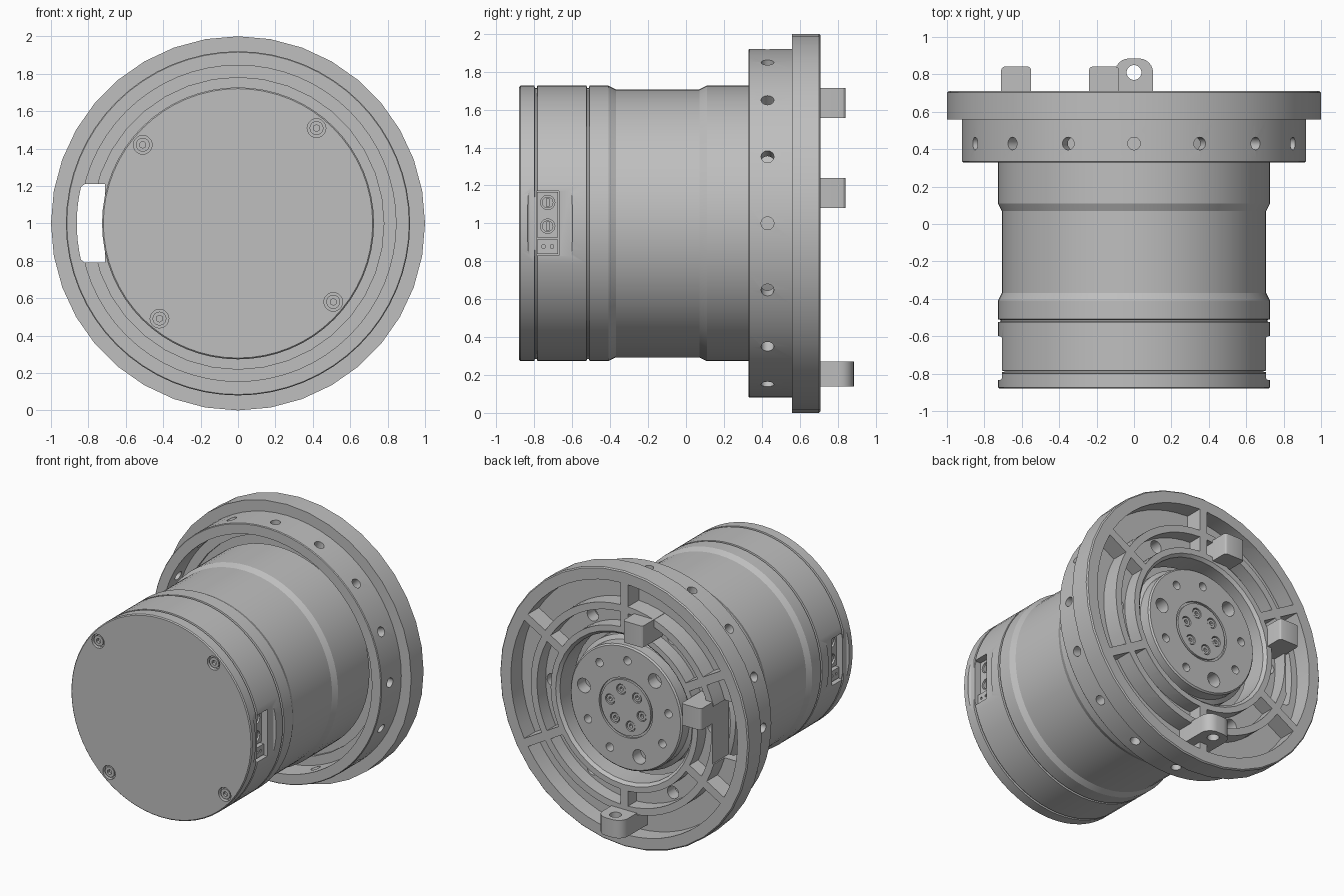
import bpy, bmesh, math
from mathutils import Matrix, Vector

if "Cube" in bpy.data.objects:
    bpy.data.objects.remove(bpy.data.objects["Cube"])

metal = bpy.data.materials.new("grey metal")
metal.use_nodes = True
GREY = (0.52, 0.52, 0.52, 1)
metal.diffuse_color = GREY
metal.node_tree.nodes["Principled BSDF"].inputs["Base Color"].default_value = GREY


def finish(bm, name):
    bmesh.ops.remove_doubles(bm, verts=bm.verts, dist=1e-5)
    bmesh.ops.recalc_face_normals(bm, faces=bm.faces)
    mesh = bpy.data.meshes.new(name)
    bm.to_mesh(mesh)
    bm.free()
    mesh.materials.append(metal)
    ob = bpy.data.objects.new(name, mesh)
    bpy.context.collection.objects.link(ob)
    return ob


def lathe(name, profile, sides, closed=False):
    """Turn (radius, y) points around the main axis."""
    bm = bmesh.new()
    vs = [bm.verts.new((r, y, 1)) for r, y in profile]
    pairs = list(zip(vs, vs[1:])) + ([(vs[-1], vs[0])] if closed else [])
    es = [bm.edges.new(p) for p in pairs]
    bmesh.ops.spin(bm, geom=vs + es, cent=(0, 0, 1), axis=(0, 1, 0),
                   angle=math.tau, steps=sides, use_merge=True)
    return finish(bm, name)


def polar(r, deg, y):
    a = math.radians(deg)
    return Vector((r * math.cos(a), y, 1 + r * math.sin(a)))


def rod(bm, start, end, radius, sides=20):
    start, end = Vector(start), Vector(end)
    d = end - start
    m = Matrix.Translation((start + end) / 2) @ d.to_track_quat("Z", "Y").to_matrix().to_4x4()
    bmesh.ops.create_cone(bm, cap_ends=True, segments=sides, radius1=radius,
                          radius2=radius, depth=d.length, matrix=m)


def block(bm, lo, hi):
    lo, hi = Vector(lo), Vector(hi)
    m = Matrix.Translation((lo + hi) / 2) @ Matrix.Diagonal((*(hi - lo), 1))
    return bmesh.ops.create_cube(bm, size=1, matrix=m)["verts"]


def bevel_along(bm, verts, axis, width):
    """Round the edges of a block that run along one axis."""
    es = {e for v in verts for e in v.link_edges
          if abs((e.verts[0].co - e.verts[1].co).normalized()[axis]) > 0.9}
    bmesh.ops.bevel(bm, geom=list(es), offset=width, segments=4, affect="EDGES", profile=0.5)


def prism(bm, outline, y0, y1):
    """Extrude an outline of points along y."""
    f = bm.faces.new([bm.verts.new((p.x, y0, p.z)) for p in outline])
    ext = bmesh.ops.extrude_face_region(bm, geom=[f])["geom"]
    bmesh.ops.translate(bm, vec=(0, y1 - y0, 0),
                        verts=[v for v in ext if isinstance(v, bmesh.types.BMVert)])
    # keep the starting cap so the prism is a closed solid
    bm.edges.ensure_lookup_table()
    rim = [e for e in bm.edges if e.is_boundary]
    if rim:
        bmesh.ops.holes_fill(bm, edges=rim, sides=0)


def sector(bm, r0, r1, mid, half_rib, y0, y1, steps=10):
    """Arc pocket of sixty degrees, less a rib of constant width at both ends."""
    pts = []
    for r, sign in ((r0, 1), (r1, -1)):
        span = 30 - math.degrees(math.asin(half_rib / r))
        pts += [polar(r, mid + sign * span * (2 * i / steps - 1), 0) for i in range(steps + 1)]
    prism(bm, pts, y0, y1)


def cut(ob, bm):
    cutter = finish(bm, "cutter")
    cutter.hide_render = True
    mod = ob.modifiers.new("cut", "BOOLEAN")
    mod.object, mod.operation, mod.solver = cutter, "DIFFERENCE", "EXACT"
    bpy.context.view_layer.objects.active = ob
    bpy.ops.object.modifier_apply(modifier=mod.name)
    bpy.data.objects.remove(cutter)


def smooth(ob):
    bpy.ops.object.select_all(action="DESELECT")
    ob.select_set(True)
    bpy.context.view_layer.objects.active = ob
    bpy.ops.object.shade_smooth_by_angle(angle=math.radians(25))


# Motor housing with a waist and two grooves
body = lathe("housing", [
    (0, -.88), (.72, -.88), (.727, -.873), (.727, -.8), (.715, -.797), (.715, -.787),
    (.727, -.784), (.727, -.525), (.715, -.522), (.715, -.512), (.727, -.509),
    (.727, -.41), (.707, -.37), (.707, .07), (.727, .11), (.727, .47), (.7, .49), (0, .49)], 64)

# Flat side pads, then connector recesses
bm = bmesh.new()
for s in (-1, 1):
    bevel_along(bm, block(bm, (s * .85 - .145, -.835, .7), (s * .85 + .145, -.6, 1.3)), 2, .015)
cut(body, bm)
bm = bmesh.new()
for s in (-1, 1):
    block(bm, (s * .7 - .12, -.79, .83), (s * .7 + .12, -.67, 1.17))
cut(body, bm)

# Counterbores for the front cover screws
COVER = [50.5 + 90 * i for i in range(4)]
bm = bmesh.new()
for a in COVER:
    rod(bm, polar(.66, a, -.9), polar(.66, a, -.85), .05)
cut(body, bm)
smooth(body)


def socket_screws(name, radius, angles, y, out, size):
    """Round screw heads with a hexagonal socket, facing out along y."""
    bm = bmesh.new()
    for a in angles:
        rod(bm, polar(radius, a, y - out * .03), polar(radius, a, y), size)
    ob = finish(bm, name)
    bm = bmesh.new()
    for a in angles:
        rod(bm, polar(radius, a, y - out * .02), polar(radius, a, y + out * .02), size * .5, 6)
    cut(ob, bm)
    smooth(ob)


socket_screws("cover_screws", .66, COVER, -.873, -1, .037)

# Terminal blocks with two screws and a two-pin plug on each side
for s, side in ((1, "left"), (-1, "right")):
    bm = bmesh.new()
    block(bm, (s * .62 - .04, -.785, .925), (s * .62 + .04, -.675, 1.165))
    block(bm, (s * .63 - .05, -.785, .838), (s * .63 + .05, -.675, .915))
    block_ob = finish(bm, side + "_terminal_block")
    bm = bmesh.new()
    for z in (.985, 1.11):
        rod(bm, (s * .63, -.73, z), (s * .7, -.73, z), .038)
    for y in (-.752, -.708):
        block(bm, (s * .67 - .02, y - .008, .87), (s * .67 + .02, y + .008, .886))
    cut(block_ob, bm)
    bm = bmesh.new()
    for z in (.985, 1.11):
        rod(bm, (s * .62, -.73, z), (s * .652, -.73, z), .03)
    screws = finish(bm, side + "_terminal_screws")
    bm = bmesh.new()
    for z in (.985, 1.11):
        block(bm, (s * .652 - .008, -.737, z - .022), (s * .652 + .008, -.723, z + .022))
    cut(screws, bm)

# Ring with sixteen radial holes
ring = lathe("mounting_ring", [(.845, .33), (.915, .33), (.92, .335), (.92, .565),
                               (.845, .565)], 64, True)
bm = bmesh.new()
for i in range(16):
    rod(bm, polar(.8, i * 22.5, .43), polar(1, i * 22.5, .43), .034)
cut(ring, bm)

# Flange with arc pockets separated by six ribs
flange = lathe("flange", [(.53, .52), (.78, .52), (.78, .5), (.85, .5), (.85, .56), (1, .56),
                          (1, .702), (.992, .71), (.55, .71), (.53, .69)], 36, True)
bm = bmesh.new()
for i in range(6):
    sector(bm, .59, .7, 60 * i, .03, .61, .75)
    sector(bm, .75, .91, 60 * i, .03, .585, .75)
cut(flange, bm)
bm = bmesh.new()
for i in range(6):
    rod(bm, polar(.645, 60 * i, .4), polar(.645, 60 * i, .8), .045)
cut(flange, bm)

# Cable slot passing through ring and flange
for ob in (ring, flange):
    bm = bmesh.new()
    outline = [polar(.862, 180 + 13 * (i / 4 - 1), 0) for i in range(9)]
    outline += [Vector((-x, 0, 1 + z)) for x, z in
                ((.82, -.21), (.71, -.21), (.71, .21), (.82, .21))]
    prism(bm, outline, .3, .8)
    cut(ob, bm)
    smooth(ob)

# Output hub with bolt and pin holes
hub = lathe("output_hub", [(0, .44), (.48, .44), (.48, .58), (.45, .6), (.45, .68),
                           (.44, .69), (.215, .69), (.215, .675), (.2, .675), (.2, .69),
                           (0, .69)], 48)
bm = bmesh.new()
for k in range(3):
    rod(bm, polar(.345, 12 + 120 * k, .6), polar(.345, 12 + 120 * k, .75), .052)
    for d in (52, 92):
        rod(bm, polar(.345, d + 120 * k, .6), polar(.345, d + 120 * k, .75), .03)
for k in range(6):
    rod(bm, polar(.13, 13 + 60 * k, .66), polar(.13, 13 + 60 * k, .75), .037)
cut(hub, bm)
smooth(hub)
socket_screws("hub_screws", .13, [13 + 60 * k for k in range(6)], .685, 1, .031)

# Two square stops standing on the flange
for name, x, z in (("upper_stop", -.16, 1.635), ("side_stop", -.63, 1.16)):
    bm = bmesh.new()
    block(bm, (x - .08, .58, z - .078), (x + .08, .842, z + .078))
    es = [e for e in bm.edges if all(v.co.y > .8 for v in e.verts)
          and abs(e.verts[0].co.z - e.verts[1].co.z) > .1]
    bmesh.ops.bevel(bm, geom=es, offset=.02, segments=3, affect="EDGES", profile=0.5)
    smooth(finish(bm, name))

# Rounded lug with a cross hole at the bottom
bm = bmesh.new()
block(bm, (-.102, .58, .14), (.102, .885, .27))
es = [e for e in bm.edges if all(v.co.y > .8 for v in e.verts)
      and abs(e.verts[0].co.z - e.verts[1].co.z) > .1]
bmesh.ops.bevel(bm, geom=es, offset=.075, segments=6, affect="EDGES", profile=0.5)
lug = finish(bm, "lug")
bm = bmesh.new()
rod(bm, (0, .81, 0), (0, .81, .4), .04)
cut(lug, bm)
smooth(lug)
